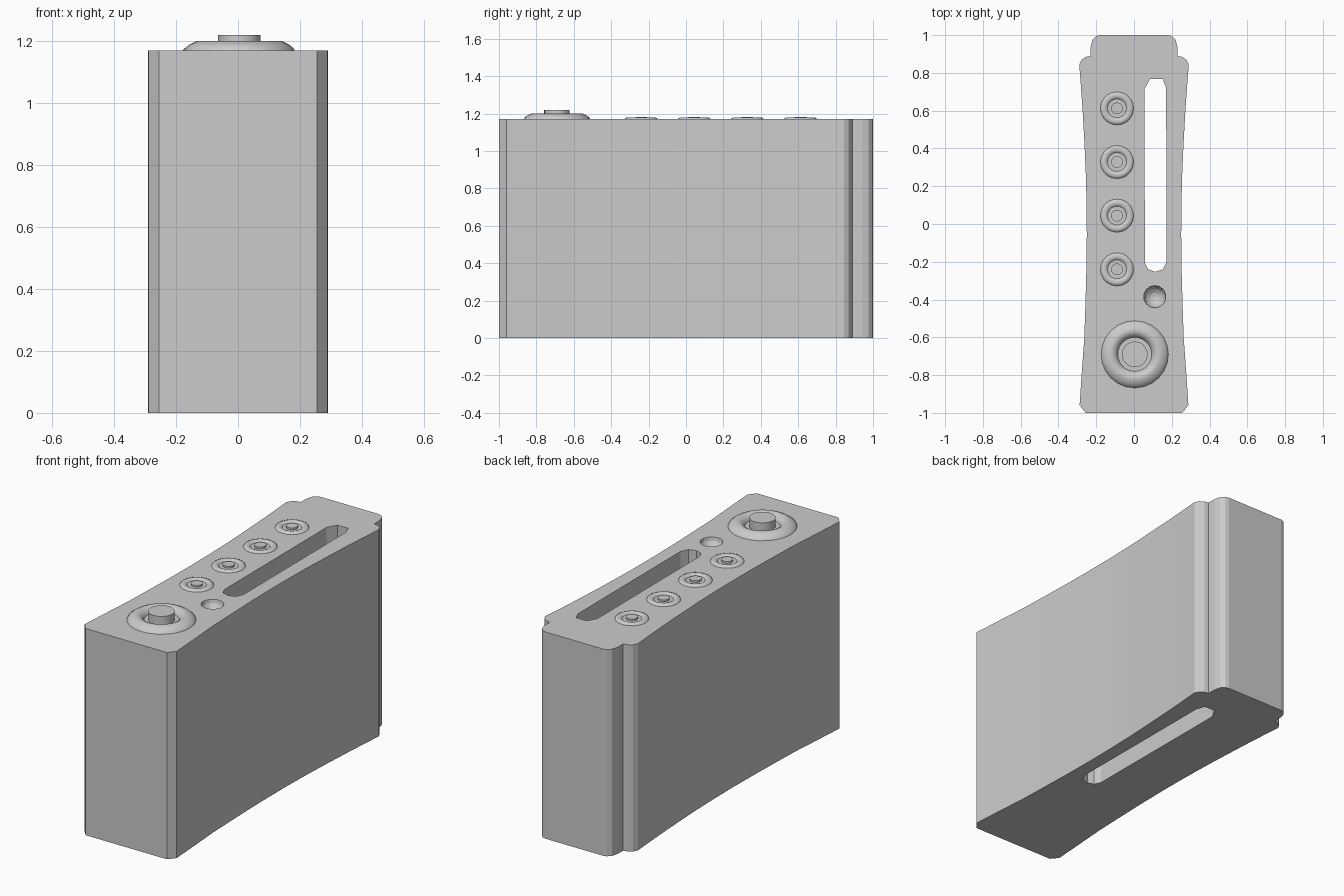
import bpy, bmesh, math

if "Cube" in bpy.data.objects:
    bpy.data.objects.remove(bpy.data.objects["Cube"])

TOP = 1.17
grey = bpy.data.materials.new("light_grey")
grey.diffuse_color = (0.6, 0.6, 0.6, 1)
grey.use_nodes = True
grey.node_tree.nodes["Principled BSDF"].inputs["Base Color"].default_value = grey.diffuse_color


def finish(name, bm):
    bmesh.ops.recalc_face_normals(bm, faces=bm.faces[:])
    me = bpy.data.meshes.new(name)
    bm.to_mesh(me)
    bm.free()
    me.materials.append(grey)
    ob = bpy.data.objects.new(name, me)
    bpy.context.collection.objects.link(ob)
    return ob


def prism(name, pts, z0, z1):
    bm = bmesh.new()
    f = bm.faces.new([bm.verts.new((x, y, z0)) for x, y in pts])
    r = bmesh.ops.extrude_face_region(bm, geom=[f])
    vs = [g for g in r["geom"] if isinstance(g, bmesh.types.BMVert)]
    bmesh.ops.translate(bm, verts=vs, vec=(0, 0, z1 - z0))
    return finish(name, bm)


def lathe(name, prof, cx, cy, n=24):
    # spin an (r, z) profile; a point with r = 0 becomes a pole
    bm = bmesh.new()
    rings = []
    for r, z in prof:
        if r == 0:
            rings.append([bm.verts.new((cx, cy, z))] * n)
        else:
            rings.append([bm.verts.new((cx + r * math.cos(2 * math.pi * i / n),
                                        cy + r * math.sin(2 * math.pi * i / n), z))
                          for i in range(n)])
    for a, b in zip(rings, rings[1:]):
        for i in range(n):
            j = (i + 1) % n
            loop = list(dict.fromkeys((a[i], a[j], b[j], b[i])))
            bm.faces.new(loop)
    ob = finish(name, bm)
    bpy.ops.object.select_all(action='DESELECT')
    ob.select_set(True)
    bpy.context.view_layer.objects.active = ob
    bpy.ops.object.shade_smooth_by_angle(angle=math.radians(40))
    return ob


# Body: waisted outline with a stepped neck at the back, mirrored across x
half = [(0.255, -1.0), (0.288, -0.96), (0.276, -0.78), (0.263, -0.6), (0.257, -0.42),
        (0.252, -0.24), (0.25, -0.06), (0.251, 0.1), (0.255, 0.26), (0.262, 0.42),
        (0.272, 0.6), (0.281, 0.73), (0.29, 0.845), (0.277, 0.87), (0.255, 0.885),
        (0.23, 0.89), (0.229, 0.94), (0.22, 0.975), (0.2, 0.995), (0.18, 1.0)]
body = prism("body", half + [(-x, y) for x, y in reversed(half)], 0, TOP)

# Slot through the body and round dimple beside it
slot = prism("slot_cutter", [(0.055, 0.714), (0.085, 0.768), (0.152, 0.768), (0.17, 0.72),
                             (0.173, -0.2), (0.153, -0.24), (0.112, -0.253), (0.075, -0.24),
                             (0.058, -0.205)], -0.1, TOP + 0.1)
bm = bmesh.new()
bmesh.ops.create_uvsphere(bm, u_segments=14, v_segments=8, radius=0.06)
bmesh.ops.translate(bm, verts=bm.verts[:], vec=(0.11, -0.385, TOP + 0.003))
dimple = finish("dimple_cutter", bm)
for cutter in (slot, dimple):
    cutter.hide_render = True
    m = body.modifiers.new(cutter.name, 'BOOLEAN')
    m.operation = 'DIFFERENCE'
    m.solver = 'EXACT'
    m.object = cutter
    bpy.context.view_layer.objects.active = body
    bpy.ops.object.modifier_apply(modifier=m.name)
    bpy.data.objects.remove(cutter)

# Large button: rounded ring and centre pin
lathe("large_ring", [(0.178, TOP), (0.174, 1.178), (0.16, 1.189), (0.137, 1.2), (0.12, 1.2),
                     (0.105, 1.192), (0.094, 1.18), (0.09, 1.171), (0, 1.171)], 0.004, -0.69)
lathe("large_pin", [(0.068, TOP), (0.068, 1.22), (0, 1.22)], 0.004, -0.69)

# Row of four small buttons
for k in range(4):
    y = -0.24 + 0.284 * k
    lathe(f"small_ring_{k + 1}", [(0.088, TOP), (0.084, 1.176), (0.074, 1.18), (0.065, 1.18),
                                  (0.055, 1.176), (0.05, 1.171), (0, 1.171)], -0.09, y, 20)
    lathe(f"small_pin_{k + 1}", [(0.031, TOP), (0.031, 1.181), (0, 1.181)], -0.09, y, 16)
